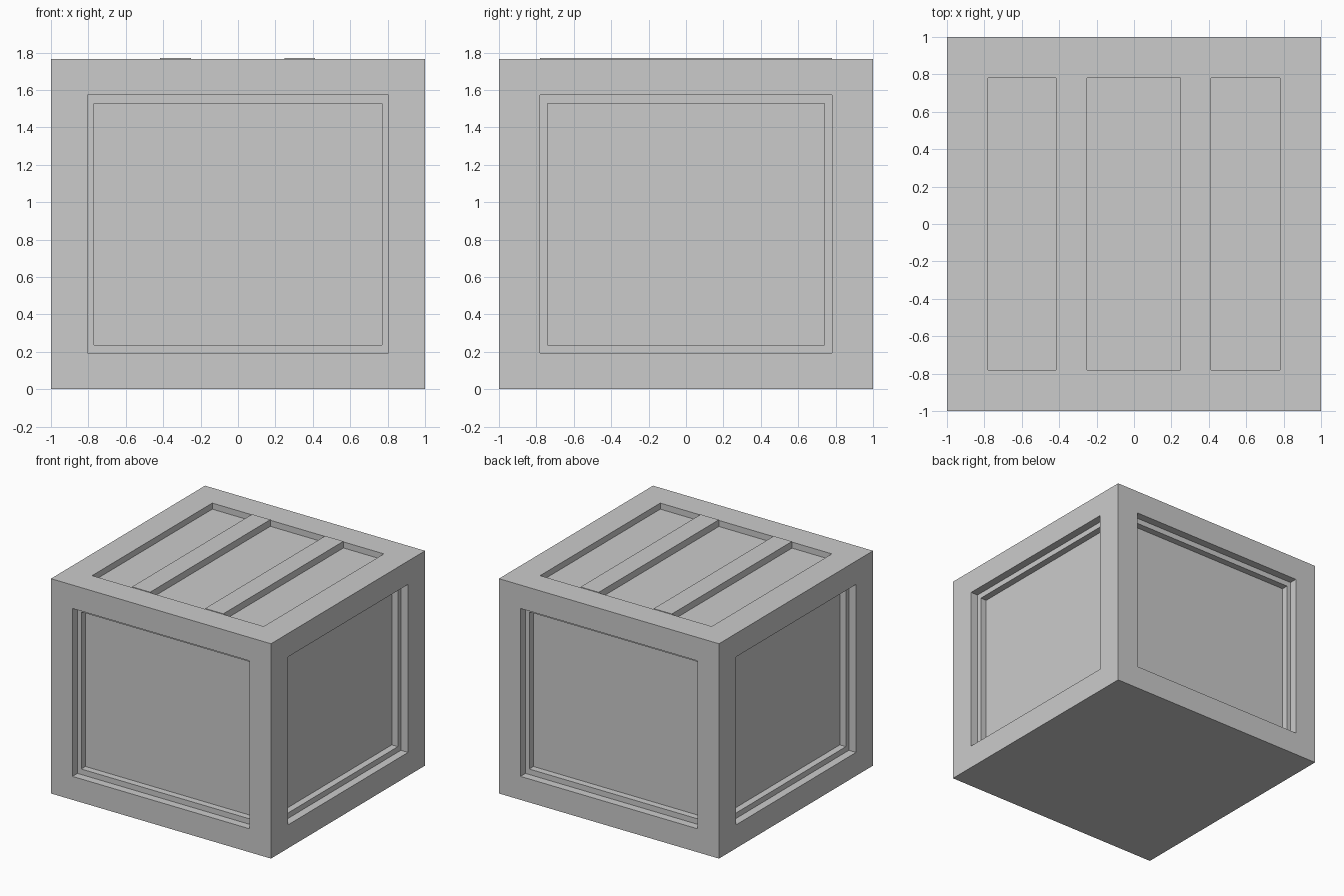
import bpy, bmesh
from mathutils import Vector

if "Cube" in bpy.data.objects:
    bpy.data.objects.remove(bpy.data.objects["Cube"])

TOP = 1.765      # frame top; slats stand slightly proud of it
MID = TOP / 2


def finish(name, bm):
    bmesh.ops.recalc_face_normals(bm, faces=bm.faces)
    mesh = bpy.data.meshes.new(name)
    bm.to_mesh(mesh)
    bm.free()
    obj = bpy.data.objects.new(name, mesh)
    bpy.context.collection.objects.link(obj)
    return obj


def block(bm, center, size):
    verts = bmesh.ops.create_cube(bm, size=1)["verts"]
    for v in verts:
        v.co = Vector(c + p * s for c, p, s in zip(center, v.co, size))


def recess(bm, face, half, depth):
    """Inset a face to the given half sizes about the crate middle, then sink it."""
    normal = face.normal.copy()
    axis = max(range(3), key=lambda i: abs(normal[i]))
    mid = (0, 0, MID)
    bmesh.ops.inset_individual(bm, faces=[face], thickness=0.02)
    for v in face.verts:
        for i in range(3):
            if i != axis:
                v.co[i] = mid[i] + (half[i] if v.co[i] > mid[i] else -half[i])
    # The sunken copy replaces the face at the bottom of the step
    new = bmesh.ops.extrude_discrete_faces(bm, faces=[face])["faces"][0]
    for v in new.verts:
        v.co -= normal * depth
    new.normal_update()
    return new


# Crate body: framed faces with stepped recessed panels, plain underside
bm = bmesh.new()
block(bm, (0, 0, MID), (2, 2, TOP))
bm.normal_update()
for face in list(bm.faces):
    n = face.normal.copy()
    if abs(n.y) > 0.5:        # front and back
        face = recess(bm, face, (0.805, 0, 0.69), 0.065)
        recess(bm, face, (0.77, 0, 0.645), 0.055)
    elif abs(n.x) > 0.5:      # left and right
        face = recess(bm, face, (0, 0.78, 0.69), 0.065)
        recess(bm, face, (0, 0.74, 0.645), 0.055)
    elif n.z > 0.5:           # lid
        recess(bm, face, (0.78, 0.78, 0), 0.05)
finish("crate_body", bm)

# Two slats across the lid
for side, x in (("left", -0.335), ("right", 0.33)):
    bm = bmesh.new()
    block(bm, (x, 0, 1.74), (0.165, 1.56, 0.06))
    finish("lid_slat_" + side, bm)
